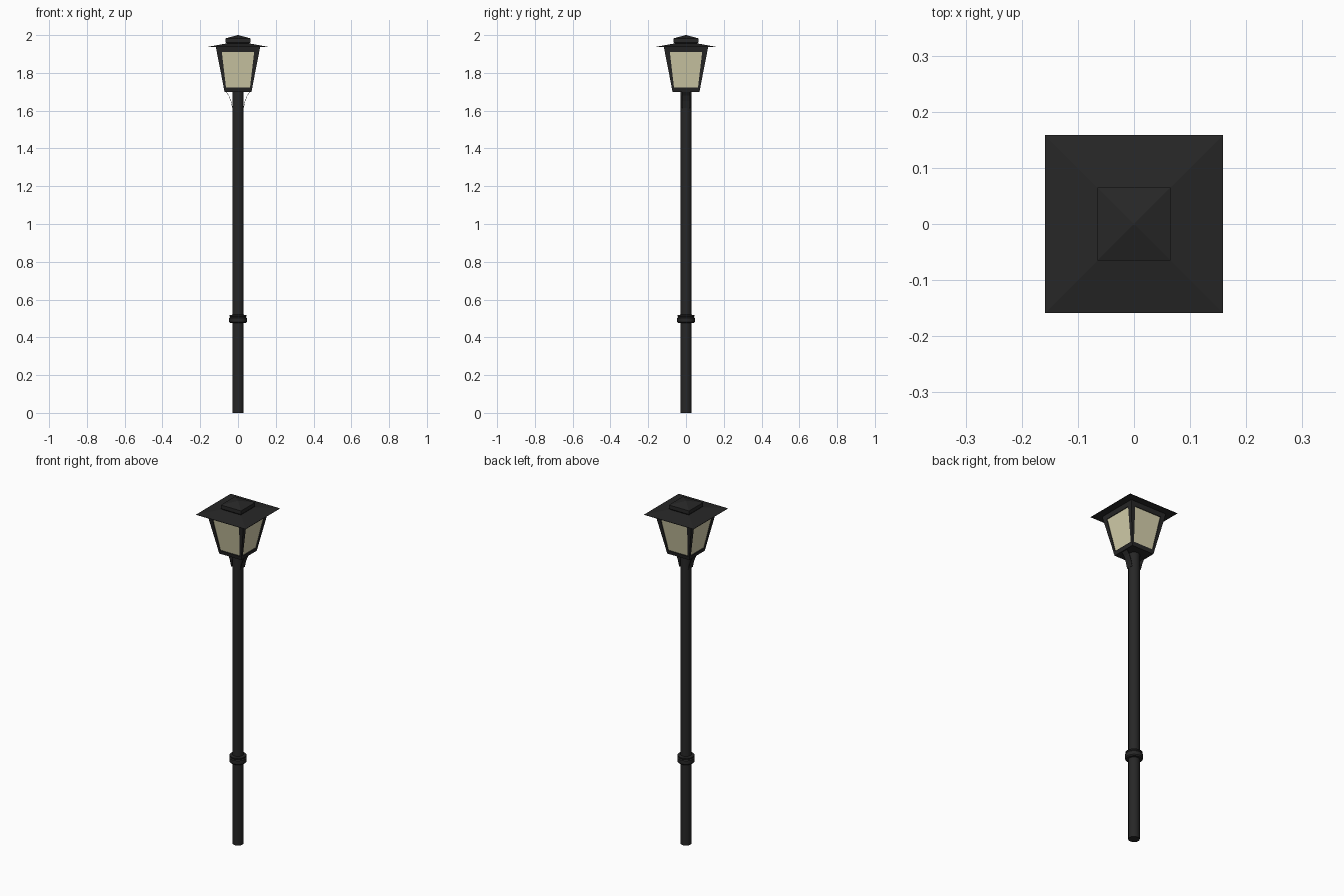
import bpy, bmesh, math
from mathutils import Matrix

if "Cube" in bpy.data.objects:
    bpy.data.objects.remove(bpy.data.objects["Cube"])


def material(name, rgb):
    m = bpy.data.materials.new(name)
    m.diffuse_color = (*rgb, 1)
    m.use_nodes = True
    m.node_tree.nodes["Principled BSDF"].inputs["Base Color"].default_value = m.diffuse_color
    return m


BLACK = material("black_metal", (0.02, 0.02, 0.02))
GLASS = material("warm_glass", (0.68, 0.64, 0.42))


def finish(name, bm, mat):
    bmesh.ops.recalc_face_normals(bm, faces=bm.faces)
    me = bpy.data.meshes.new(name)
    bm.to_mesh(me)
    bm.free()
    ob = bpy.data.objects.new(name, me)
    bpy.context.collection.objects.link(ob)
    me.materials.append(mat)
    return ob


def skin(name, rings, mat):
    """Join equal rings of points into a capped solid."""
    bm = bmesh.new()
    loops = [[bm.verts.new(p) for p in r] for r in rings]
    n = len(loops[0])
    for a, b in zip(loops, loops[1:]):
        for i in range(n):
            j = (i + 1) % n
            bm.faces.new((a[i], a[j], b[j], b[i]))
    bm.faces.new(loops[0][::-1])
    bm.faces.new(loops[-1])
    return finish(name, bm, mat)


def square(x0, x1, y0, y1, z):
    return [(x0, y0, z), (x1, y0, z), (x1, y1, z), (x0, y1, z)]


def tapered(name, sections, mat):
    return skin(name, [square(-h, h, -h, h, z) for h, z in sections], mat)


def turned(name, profile, sides, mat):
    ob = skin(name, [[(r * math.cos(math.tau * i / sides),
                       r * math.sin(math.tau * i / sides), z)
                      for i in range(sides)] for r, z in profile], mat)
    bpy.context.view_layer.objects.active = ob
    bpy.ops.object.select_all(action='DESELECT')
    ob.select_set(True)
    bpy.ops.object.shade_smooth_by_angle(angle=math.radians(35))
    return ob


# Post and its moulded collar
turned("post", [(0.03, 0), (0.03, 1.71)], 16, BLACK)
turned("post_collar", [(0.03, 0.475), (0.042, 0.476), (0.047, 0.482),
                       (0.047, 0.503), (0.042, 0.507), (0.045, 0.511),
                       (0.045, 0.517), (0.03, 0.52)], 16, BLACK)

# Lantern glass between a bottom tray and a top rail
tapered("lantern_glass", [(0.069, 1.715), (0.11, 1.92)], GLASS)
tapered("lantern_bottom", [(0.071, 1.70), (0.076, 1.722)], BLACK)
tapered("lantern_top_rail", [(0.112, 1.91), (0.118, 1.945)], BLACK)

# Four corner bars, wider towards the top
for k in range(4):
    bar = skin(f"corner_bar_{k + 1}",
               [square(0.062, 0.073, 0.062, 0.073, 1.71),
                square(0.088, 0.116, 0.088, 0.116, 1.93)], BLACK)
    bar.data.transform(Matrix.Rotation(k * math.pi / 2, 4, 'Z'))

# Shallow roof with a thin eave, and the stepped cap
tapered("roof", [(0.159, 1.936), (0.159, 1.938), (0.06, 1.956)], BLACK)
tapered("roof_cap", [(0.056, 1.95), (0.065, 1.962), (0.065, 1.983), (0.002, 2.0)], BLACK)

# Thin curved brackets on either side of the post top
for side, label in ((-1, "left"), (1, "right")):
    path = [(0.028, 1.615), (0.036, 1.65), (0.048, 1.68), (0.064, 1.702)]
    skin(f"bracket_{label}",
         [square(side * x, side * (x + 0.002), -0.02, 0.02, z) for x, z in path], BLACK)
